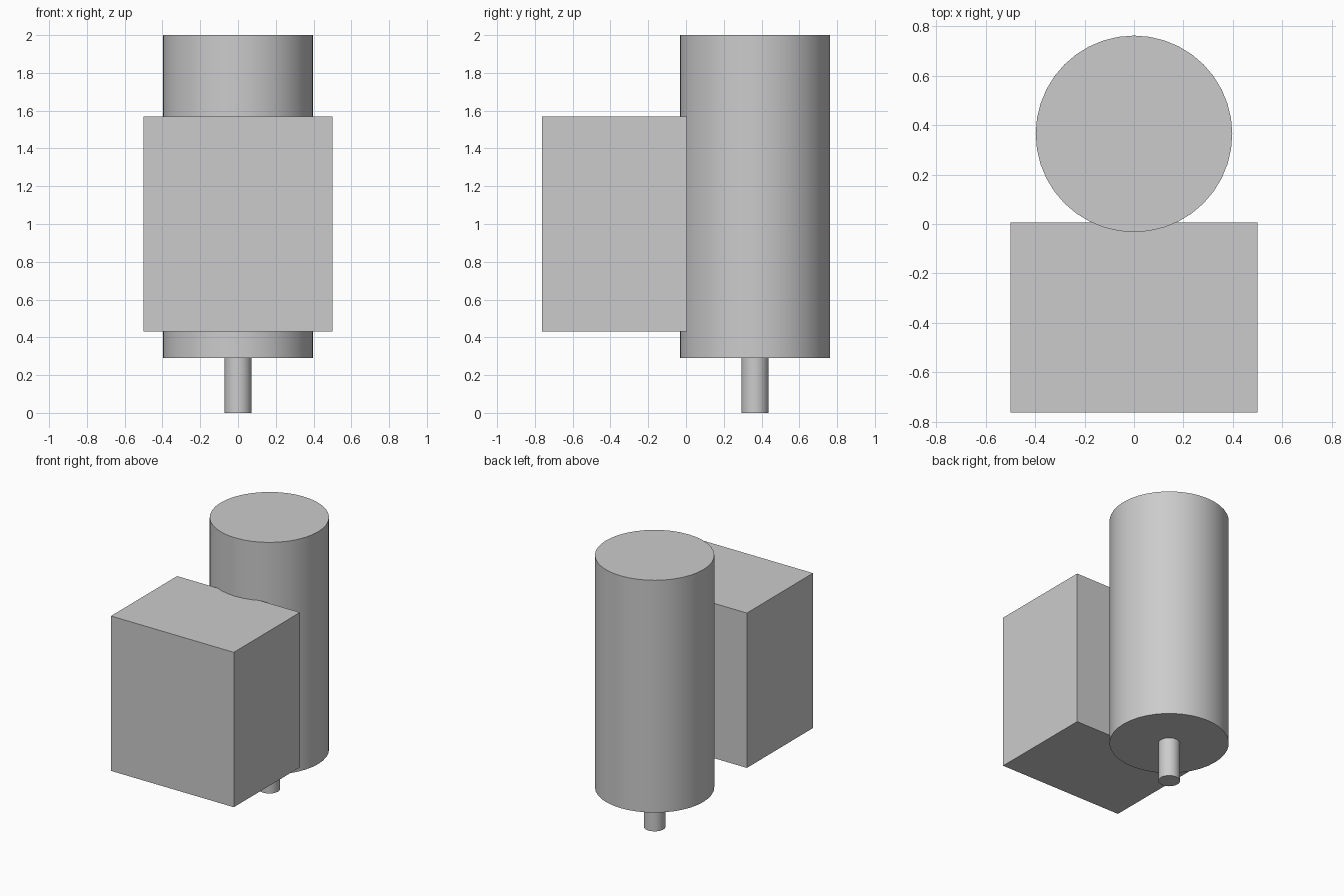
import bpy
import math

cube = bpy.data.objects.get("Cube")
if cube:
    bpy.data.objects.remove(cube, do_unlink=True)

# Single plain grey finish
grey = bpy.data.materials.new("light_grey")
grey.use_nodes = True
colour = (0.6, 0.6, 0.6, 1.0)
grey.diffuse_color = colour
grey.node_tree.nodes["Principled BSDF"].inputs["Base Color"].default_value = colour

AXIS_Y = 0.365


def cylinder(name, radius, bottom, top, sides):
    bpy.ops.mesh.primitive_cylinder_add(
        vertices=sides, radius=radius, depth=top - bottom,
        location=(0, AXIS_Y, (top + bottom) / 2))
    obj = bpy.context.object
    obj.name = name
    obj.data.materials.append(grey)
    bpy.ops.object.shade_smooth_by_angle(angle=math.radians(30))
    return obj


def box(name, low, high):
    centre = [(a + b) / 2 for a, b in zip(low, high)]
    bpy.ops.mesh.primitive_cube_add(size=1, location=centre)
    obj = bpy.context.object
    obj.name = name
    obj.scale = [b - a for a, b in zip(low, high)]
    bpy.ops.object.transform_apply(location=False, rotation=False, scale=True)
    obj.data.materials.append(grey)
    return obj


# Upright body and the thin shaft below it
cylinder("main_cylinder", 0.398, 0.29, 2.0, 40)
cylinder("bottom_shaft", 0.072, 0.0, 0.29, 40)

# Housing block overlapping the front of the cylinder
box("front_housing", (-0.5, -0.763, 0.43), (0.5, 0.006, 1.57))
